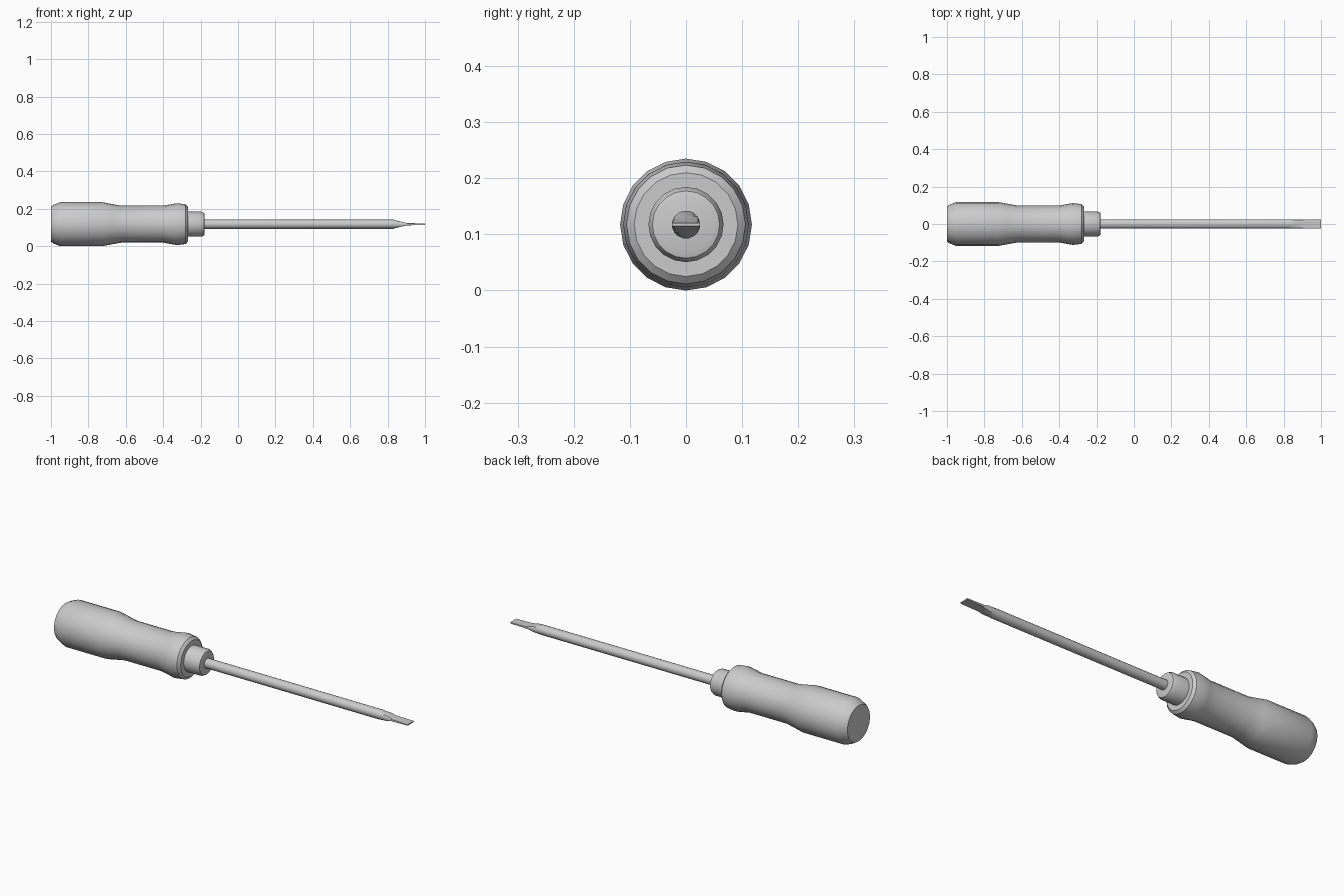
import bpy, bmesh, math

if "Cube" in bpy.data.objects:
    bpy.data.objects.remove(bpy.data.objects["Cube"])

AXIS_Z = 0.1175  # height of the tool's centre line


def loft(name, sections, sides, offset=0.0):
    """Skin rings along x; each section is (x, radius, half thickness limit)."""
    bm = bmesh.new()
    rings = []
    for x, r, limit in sections:
        ring = []
        for i in range(sides):
            a = 2 * math.pi * (i + offset) / sides
            z = max(-limit, min(limit, r * math.sin(a)))
            ring.append(bm.verts.new((x, r * math.cos(a), AXIS_Z + z)))
        rings.append(ring)
    for a, b in zip(rings, rings[1:]):
        for i in range(sides):
            j = (i + 1) % sides
            bm.faces.new((a[i], a[j], b[j], b[i]))
    bm.faces.new(rings[0])
    bm.faces.new(rings[-1])
    bmesh.ops.recalc_face_normals(bm, faces=bm.faces)
    mesh = bpy.data.meshes.new(name)
    bm.to_mesh(mesh)
    bm.free()
    obj = bpy.data.objects.new(name, mesh)
    bpy.context.collection.objects.link(obj)
    bpy.ops.object.select_all(action='DESELECT')
    obj.select_set(True)
    bpy.context.view_layer.objects.active = obj
    bpy.ops.object.shade_smooth_by_angle(angle=math.radians(35))
    return obj


def turned(name, profile, sides):
    return loft(name, [(x, r, 1.0) for x, r in profile], sides)


# Grip with a waist and a flared front collar
turned("handle", [
    (-1.0, 0.094), (-0.985, 0.104), (-0.95, 0.1175), (-0.725, 0.1175),
    (-0.68, 0.109), (-0.625, 0.099), (-0.40, 0.099), (-0.36, 0.106),
    (-0.325, 0.112), (-0.28, 0.106), (-0.268, 0.0925)], 20)

# Ferrule where the shaft enters the grip
turned("ferrule", [
    (-0.30, 0.067), (-0.195, 0.067), (-0.181, 0.060), (-0.178, 0.050)], 20)

# Round shaft flattened into a slotted blade
loft("shaft_and_blade", [
    (-0.22, 0.025, 1), (0.83, 0.025, 1), (0.87, 0.0252, 0.014),
    (0.905, 0.0255, 0.0065), (1.0, 0.0255, 0.003)], 16, offset=0.5)
